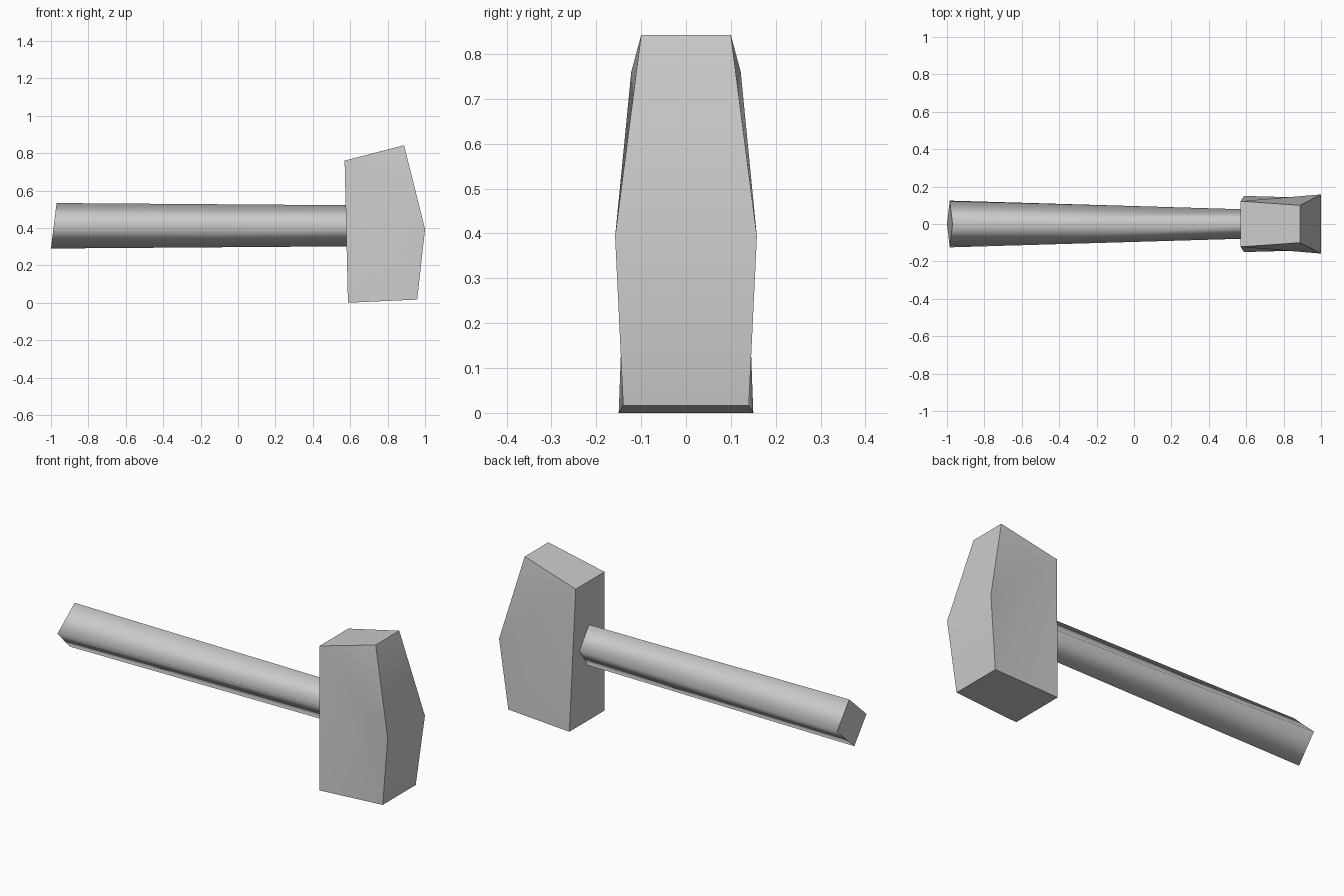
import bpy
import bmesh
from math import radians

cube = bpy.data.objects.get("Cube")
if cube:
    bpy.data.objects.remove(cube)

# One plain grey for the whole tool
grey = bpy.data.materials.new("plain grey")
grey.use_nodes = True
colour = (0.6, 0.6, 0.6, 1.0)
grey.diffuse_color = colour
grey.node_tree.nodes["Principled BSDF"].inputs["Base Color"].default_value = colour


def finish(bm, name):
    bmesh.ops.recalc_face_normals(bm, faces=bm.faces)
    mesh = bpy.data.meshes.new(name)
    bm.to_mesh(mesh)
    bm.free()
    mesh.materials.append(grey)
    obj = bpy.data.objects.new(name, mesh)
    bpy.context.collection.objects.link(obj)
    return obj


# Head: side profile (x, z) with a half width at each corner
profile = [
    (0.57, 0.76, 0.122),    # top back
    (0.588, 0.0, 0.15),     # bottom back
    (0.958, 0.017, 0.14),   # bottom front
    (1.0, 0.393, 0.158),    # front ridge
    (0.888, 0.842, 0.10),   # top front
]
bm = bmesh.new()
sides = [[bm.verts.new((x, s * w, z)) for x, z, w in profile] for s in (-1, 1)]
near, far = sides
count = len(profile)
for i in range(count):
    j = (i + 1) % count
    bm.faces.new((near[i], near[j], far[j], far[i]))
for side in sides:
    for i in range(1, count - 1):
        bm.faces.new((side[0], side[i], side[i + 1]))
for face in bm.faces:
    face.smooth = True
head = finish(bm, "hammer_head")
head.data.set_sharp_from_angle(angle=radians(30))


# Handle: tapered diamond section, soft sides and flat slanted ends
def diamond(bm, x_top, x_low, z_top, z_low, half):
    x, z = (x_top + x_low) / 2, (z_top + z_low) / 2
    corners = [(x_top, 0, z_top), (x, half, z), (x_low, 0, z_low), (x, -half, z)]
    return [bm.verts.new(c) for c in corners]


bm = bmesh.new()
grip = diamond(bm, -0.97, -1.0, 0.533, 0.29, 0.125)
neck = diamond(bm, 0.64, 0.64, 0.521, 0.302, 0.077)
for i in range(4):
    j = (i + 1) % 4
    bm.faces.new((grip[i], grip[j], neck[j], neck[i])).smooth = True
for ring in (grip, neck):
    bm.faces.new(ring).smooth = False
    for i in range(4):
        bm.edges.get((ring[i], ring[(i + 1) % 4])).smooth = False
finish(bm, "handle")
